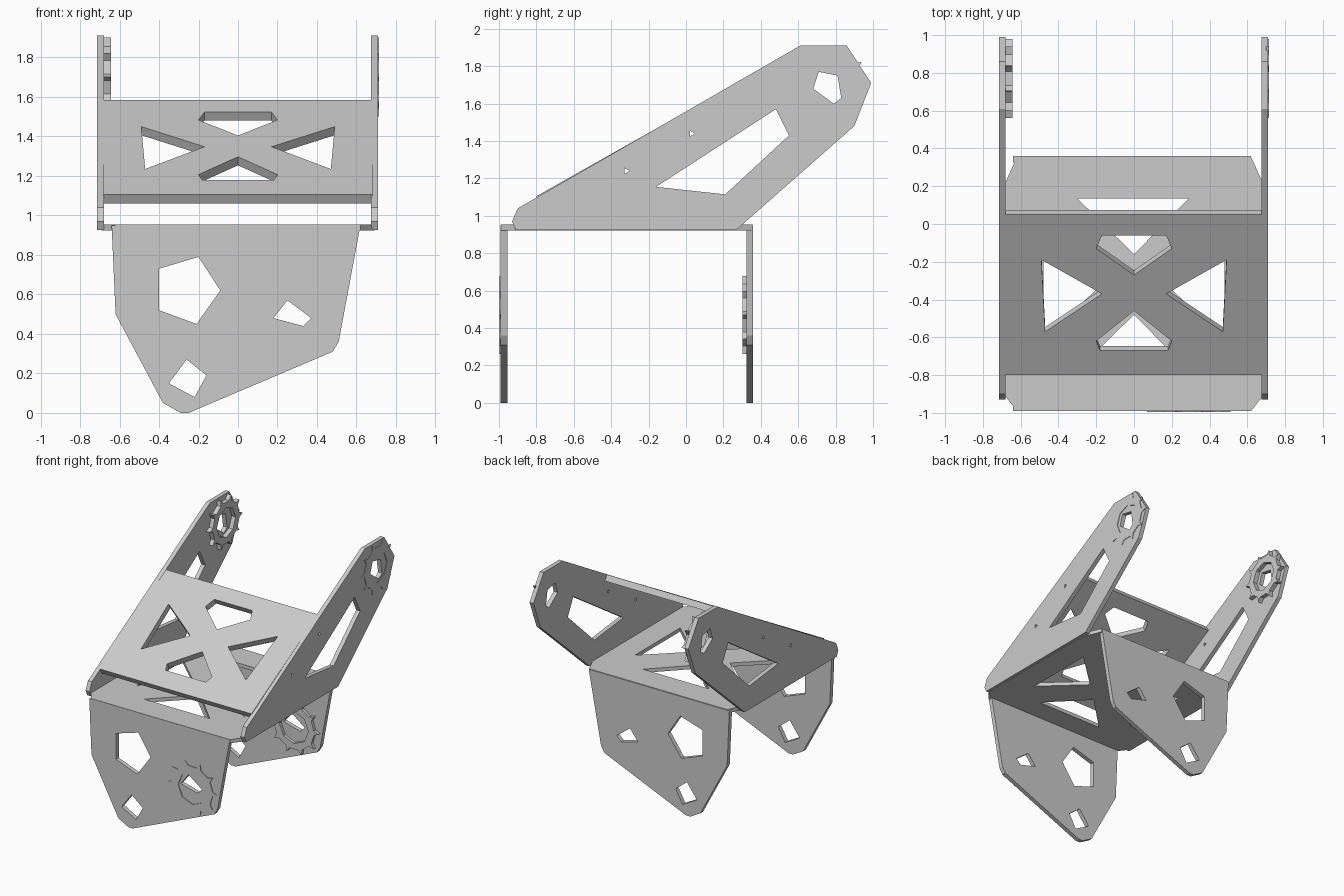
import bpy, bmesh, math
from mathutils import Matrix, Vector

if "Cube" in bpy.data.objects:
    bpy.data.objects.remove(bpy.data.objects["Cube"])


def plate(name, loops, thick, matrix):
    """Flat sheet: first loop is the outline, the others are holes."""
    cu = bpy.data.curves.new(name + "_profile", 'CURVE')
    cu.dimensions, cu.fill_mode, cu.extrude = '2D', 'BOTH', thick / 2
    for pts in loops:
        sp = cu.splines.new('POLY')
        sp.points.add(len(pts) - 1)
        for p, (u, v) in zip(sp.points, pts):
            p.co = (u, v, 0, 1)
        sp.use_cyclic_u = True
    tmp = bpy.data.objects.new("tmp", cu)
    bpy.context.collection.objects.link(tmp)
    dg = bpy.context.evaluated_depsgraph_get()
    me = bpy.data.meshes.new_from_object(tmp.evaluated_get(dg))
    bpy.data.objects.remove(tmp)
    bm = bmesh.new()
    bm.from_mesh(me)
    bmesh.ops.remove_doubles(bm, verts=bm.verts, dist=1e-5)
    bmesh.ops.transform(bm, matrix=matrix, verts=bm.verts)
    bmesh.ops.recalc_face_normals(bm, faces=bm.faces)
    for f in bm.faces:
        f.smooth = False
    bm.to_mesh(me)
    bm.free()
    me.name = name
    ob = bpy.data.objects.new(name, me)
    bpy.context.collection.objects.link(ob)
    return ob


def facing_y(y):  # profile in x, z
    return Matrix.Translation((0, y, 0)) @ Matrix.Rotation(math.pi / 2, 4, 'X')


def facing_x(x):  # profile in y, z
    return Matrix(((0, 0, 1, x), (1, 0, 0, 0), (0, 1, 0, 0), (0, 0, 0, 1)))


def ngon(c, r, n, turn=0.0):
    return [(c[0] + r * math.cos(turn + 2 * math.pi * i / n),
             c[1] + r * math.sin(turn + 2 * math.pi * i / n)) for i in range(n)]


def toothed(c, r0, r1, n):
    """Ring outline with a small pointed tooth at each corner."""
    pts = []
    for i in range(n):
        for d, r in ((-.1, r0), (0, r1), (.1, r0)):
            a = 2 * math.pi * i / n + d
            pts.append((c[0] + r * math.cos(a), c[1] + r * math.sin(a)))
    return pts


def swap(pts):
    return [(-x, y) for x, y in pts]


# front and back motor plates
outline = [(-.64, .95), (-.62, .5), (-.38, .05), (-.29, 0), (-.25, 0),
           (.48, .31), (.51, .36), (.62, .95)]
penta = [(-.4, .73), (-.2, .79), (-.09, .62), (-.21, .45), (-.4, .52)]
small = [(-.26, .27), (-.16, .19), (-.22, .08), (-.35, .15)]
axle = [(.25, .57), (.37, .48), (.33, .44), (.18, .48)]
hub = (.29, .47)
for side, y, hub_y, hub_t in (("front", -.973, -.986, .02), ("back", .342, .316, .03)):
    plate(side + "_plate", [outline, penta, small, axle], .035, facing_y(y))
    plate(side + "_hub_ring", [toothed(hub, .18, .22, 10), ngon(hub, .13, 8)],
          hub_t, facing_y(hub_y))

# horizontal deck with an X of braces
deck = [(-.62, -.99), (.62, -.99), (.69, -.9), (.69, .2), (.62, .355),
        (-.62, .355), (-.69, .2), (-.69, -.9)]
back_tri = [(-.3, .135), (.29, .135), (0, -.16)]
front_tri = [(-.3, -.775), (.29, -.775), (0, -.48)]
side_tri = [(.17, -.32), (.48, -.61), (.48, -.03)]
plate("deck", [deck, back_tri, front_tri, side_tri, swap(side_tri)], .03,
      Matrix.Translation((0, 0, .938)))

# side arms rising to the back
arm = [(-.91, .925), (-.93, .97), (-.9, 1.04), (.61, 1.91), (.86, 1.91),
       (.99, 1.71), (.9, 1.48), (.32, .97), (.27, .925)]
slot = [(-.16, 1.155), (.48, 1.57), (.55, 1.43), (.21, 1.115)]
pivot = [(.68, 1.68), (.71, 1.77), (.81, 1.75), (.83, 1.63), (.79, 1.6)]
nicks = [ngon((.03, 1.44), .018, 3), ngon((-.32, 1.24), .018, 3)]
head = (.77, 1.7)
for side, x, hub_x, hub_t in (("right", .692, .706, .016), ("left", -.697, -.662, .036)):
    plate(side + "_arm", [arm, slot, pivot] + nicks, .035, facing_x(x))
    plate(side + "_arm_hub_ring", [toothed(head, .17, .21, 10), ngon(head, .12, 8)],
          hub_t, facing_x(hub_x))

# sloping cross plate between the arms, profile given as seen from above
slope = math.atan(.565)


def tilt(pts):
    return [(x, (y + .8) / math.cos(slope)) for x, y in pts]


cross = [(-.68, -.8), (.68, -.8), (.68, .05), (-.68, .05)]
top_hole = [(-.17, -.06), (.17, -.06), (.2, -.13), (0, -.27), (-.2, -.13)]
low_hole = [(0, -.46), (.2, -.62), (.18, -.67), (-.18, -.67), (-.2, -.62)]
side_hole = [(.49, -.19), (.17, -.37), (.47, -.57)]
plate("sloping_cross_plate",
      [tilt(p) for p in (cross, top_hole, low_hole, side_hole, swap(side_hole))], .05,
      Matrix.Translation((0, -.8, 1.105)) @ Matrix.Rotation(slope, 4, 'X')
      @ Matrix.Translation((0, 0, -.025)))
